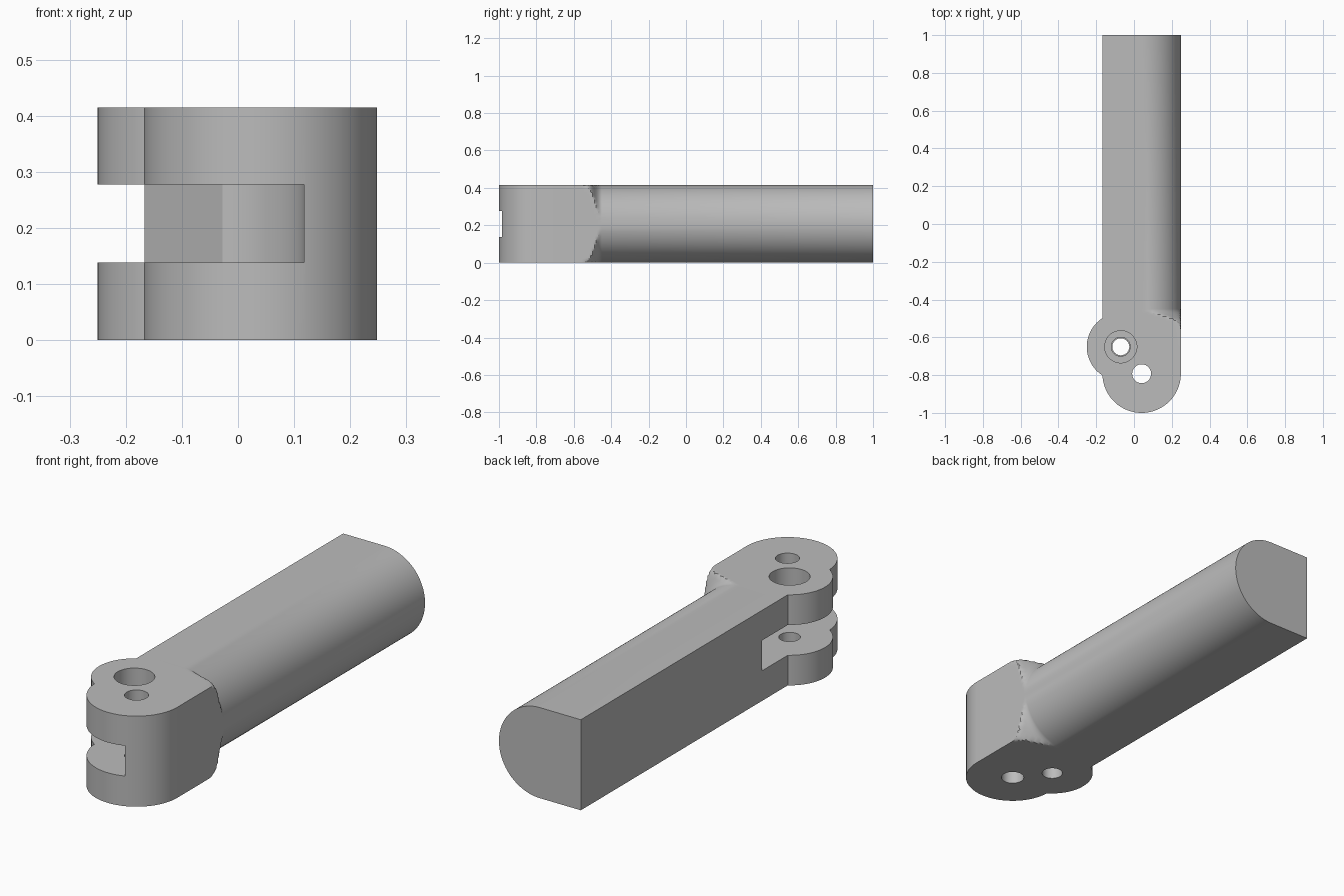
import bpy, bmesh, math

if "Cube" in bpy.data.objects:
    bpy.data.objects.remove(bpy.data.objects["Cube"])

R = 0.2075            # half height, also rounding radius of the arm
CX, CZ = 0.0405, R    # arm axis
HEAD_Y = -0.7925      # centre of the rounded nose
PIVOT = (-0.07, -0.65)

grey = bpy.data.materials.new("plain_grey")
grey.diffuse_color = (0.5, 0.5, 0.5, 1)
grey.use_nodes = True
grey.node_tree.nodes["Principled BSDF"].inputs["Base Color"].default_value = grey.diffuse_color


def finish(name, bm):
    bmesh.ops.recalc_face_normals(bm, faces=bm.faces)
    me = bpy.data.meshes.new(name)
    bm.to_mesh(me)
    bm.free()
    ob = bpy.data.objects.new(name, me)
    bpy.context.collection.objects.link(ob)
    me.materials.append(grey)
    return ob


def loft(name, rings):
    bm = bmesh.new()
    vs = [[bm.verts.new(p) for p in ring] for ring in rings]
    n = len(vs[0])
    for a, b in zip(vs, vs[1:]):
        for i in range(n):
            j = (i + 1) % n
            bm.faces.new((a[i], a[j], b[j], b[i]))
    bm.faces.new(vs[0])
    bm.faces.new(vs[-1])
    return finish(name, bm)


def prism(name, outline, z0, z1):
    return loft(name, [[(x, y, z) for x, y in outline] for z in (z0, z1)])


def arc(c, r, a0, a1, n):
    return [(c[0] + r * math.cos(math.radians(a0 + (a1 - a0) * i / n)),
             c[1] + r * math.sin(math.radians(a0 + (a1 - a0) * i / n)))
            for i in range(n + 1)]


def disc(name, c, r, z0, z1, n=64):
    return prism(name, arc(c, r, 0, 360, n)[:-1], z0, z1)


def combine(target, other, op):
    m = target.modifiers.new(op, 'BOOLEAN')
    m.operation, m.solver, m.object = op, 'EXACT', other
    bpy.context.view_layer.objects.active = target
    bpy.ops.object.modifier_apply(modifier=m.name)
    bpy.data.objects.remove(other)


def section(y, r):
    # D-shaped section: round of radius r clipped by the square envelope
    pts = [(CX - R, y, 2 * R), (CX - R, y, 0)]
    for i in range(97):
        a = -math.pi / 2 + math.pi * i / 96
        c, s = math.cos(a), math.sin(a)
        k = min(r, R / max(abs(c), abs(s)))
        pts.append((CX + k * c, y, CZ + k * s))
    return pts


# arm with flared shoulder blending into the square head
flare = [(-0.70, 0.10), (-0.56, 0.09), (-0.545, 0.084), (-0.53, 0.079),
         (-0.52, 0.0745), (-0.51, 0.067), (-0.50, 0.054), (-0.49, 0.037),
         (-0.48, 0.021), (-0.47, 0.010), (-0.46, 0.003), (-0.45, 0), (1.0, 0)]
body = loft("lever_handle", [section(y, R + e) for y, e in flare])

# rounded nose and pivot ear
nose = arc((CX, HEAD_Y), R, 180, 360, 48) + [(CX + R, -0.65), (CX - R, -0.65)]
combine(body, prism("nose", nose, 0, 2 * R), 'UNION')
combine(body, disc("ear", PIVOT, 0.18, 0, 2 * R, 96), 'UNION')

# slot between the two lugs, with a round clearance and a sloped back wall
slot = [(-0.5, -1.2), (0.118, -1.2)] + arc(PIVOT, 0.188, 0, 77, 24)
slot += [(-0.167, -0.31), (-0.30, -0.16), (-0.5, -0.16)]
combine(body, prism("slot", slot, 0.138, 0.277), 'DIFFERENCE')

# pivot hole with counterbore, and stop pin hole
combine(body, disc("pivot_hole", PIVOT, 0.045, -0.1, 0.2), 'DIFFERENCE')
combine(body, disc("upper_hole", PIVOT, 0.05, 0.2, 0.5), 'DIFFERENCE')
combine(body, disc("counterbore", PIVOT, 0.085, 0.33, 0.5), 'DIFFERENCE')
combine(body, disc("pin_hole", (CX, HEAD_Y), 0.05, -0.1, 0.5), 'DIFFERENCE')

# smooth curves, sharp edges
for o in bpy.context.selected_objects:
    o.select_set(False)
body.select_set(True)
bpy.context.view_layer.objects.active = body
bpy.ops.object.shade_smooth_by_angle(angle=math.radians(25))
